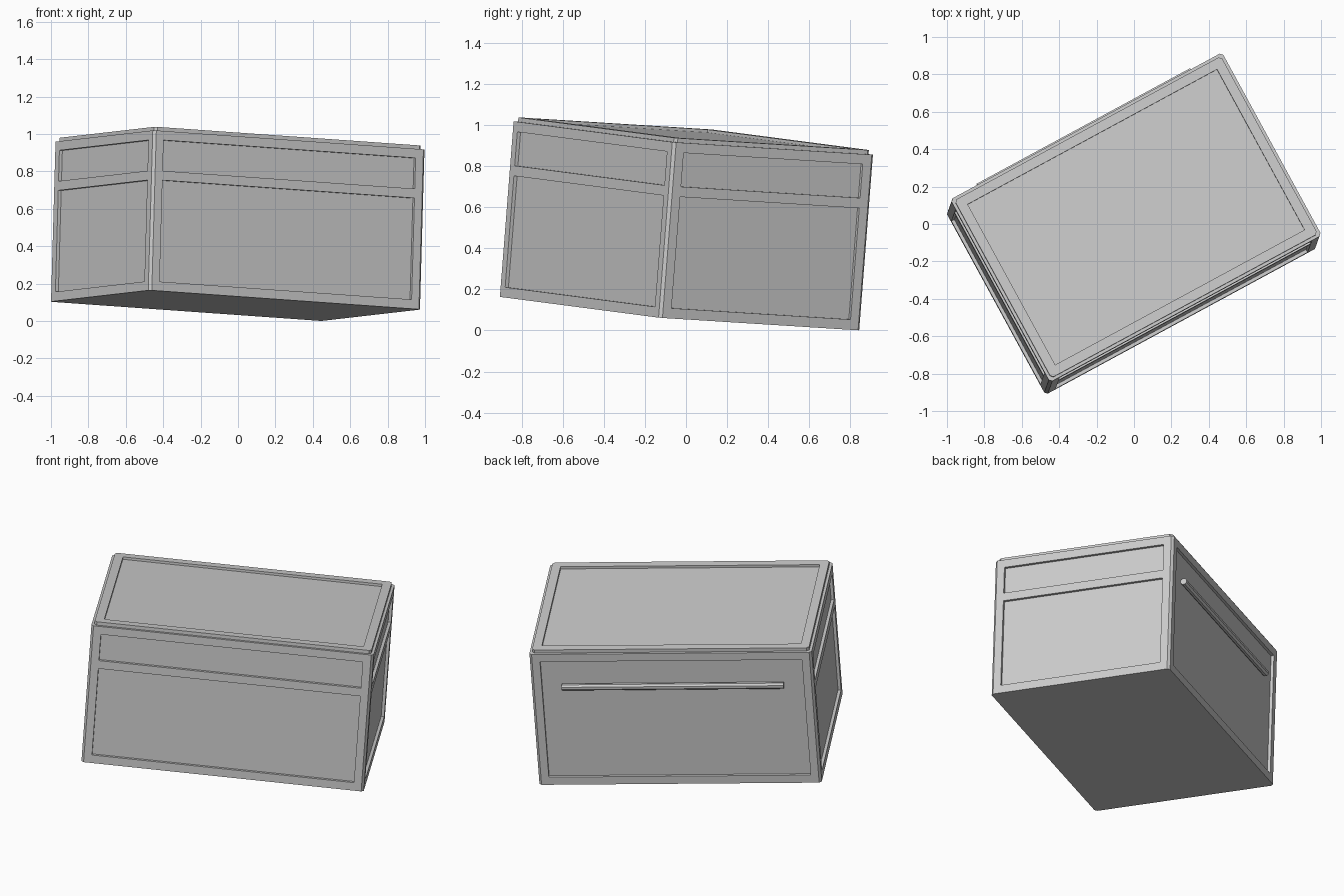
import bpy, bmesh
from mathutils import Matrix, Vector

if "Cube" in bpy.data.objects:
    bpy.data.objects.remove(bpy.data.objects["Cube"])

L, W, H = 1.655, 1.115, 0.858        # body length, depth, height
CH, DEPTH, SIDE = 0.014, 0.018, 0.06  # corner chamfer, recess depth, side margin
LID_IN, LID_T = 0.016, 0.021

# Tilted placement of the whole chest
u = Vector((0.8776, 0.475, -0.0621)).normalized()
w = u.cross(Vector((-0.4797, 0.8756, -0.055))).normalized()
v = w.cross(u)
POSE = Matrix((u, v, w)).transposed().to_4x4()
POSE.translation = (-0.0135, -0.0315, 0.0823)


def add_box(bm, lo, hi):
    lo, hi = Vector(lo), Vector(hi)
    m = Matrix.Translation((lo + hi) / 2) @ Matrix.Diagonal((*(hi - lo), 1))
    return bmesh.ops.create_cube(bm, size=1, matrix=m)["verts"]


def make_object(name, bm):
    mesh = bpy.data.meshes.new(name)
    bm.to_mesh(mesh)
    bm.free()
    ob = bpy.data.objects.new(name, mesh)
    bpy.context.collection.objects.link(ob)
    ob.matrix_world = POSE
    return ob


def chamfered_box(name, x, y, z0, z1):
    bm = bmesh.new()
    add_box(bm, (-x, -y, z0), (x, y, z1))
    upright = [e for e in bm.edges
               if abs(e.verts[0].co.z - e.verts[1].co.z) > (z1 - z0) / 2]
    bmesh.ops.bevel(bm, geom=upright, offset=CH, segments=1, affect='EDGES')
    return make_object(name, bm)


def carve(ob, boxes):
    bm = bmesh.new()
    for lo, hi in boxes:
        add_box(bm, lo, hi)
    cutter = make_object(ob.name + "_cutter", bm)
    cutter.hide_render = True
    cutter.hide_set(True)
    mod = ob.modifiers.new("recesses", 'BOOLEAN')
    mod.operation, mod.solver, mod.object = 'DIFFERENCE', 'EXACT', cutter


# Body with two recessed panels on the front and ends, one on the back
x, y, out = L / 2, W / 2, 0.1
cuts = []
for z0, z1 in ((0.05, 0.594), (0.644, 0.809)):
    cuts.append(((-x + SIDE, -y - out, z0), (x - SIDE, -y + DEPTH, z1)))
    for s in (-1, 1):
        a, b = sorted((s * (x - DEPTH), s * (x + out)))
        cuts.append(((a, -y + SIDE, z0), (b, y - SIDE, z1)))
cuts.append(((-x + SIDE, y - DEPTH, 0.05), (x - SIDE, y + out, 0.809)))
carve(chamfered_box("chest_body", x, y, 0, H), cuts)

# Lid, stepped in slightly, with a recessed top panel
lid = chamfered_box("lid", x - LID_IN, y - LID_IN, H, H + LID_T)
m = 0.068
carve(lid, [((-x + m, -y + m, H + LID_T - 0.015), (x - m, y - m, H + out))])

# Bar handle across the back
bm = bmesh.new()
bmesh.ops.create_cone(bm, cap_ends=True, segments=8, radius1=0.02, radius2=0.02,
                      depth=1.3,
                      matrix=Matrix.Translation((0, y, 0.642)) @ Matrix.Rotation(1.5707963, 4, 'Y')
                      @ Matrix.Rotation(0.3926991, 4, 'Z'))
make_object("back_handle_bar", bm)
